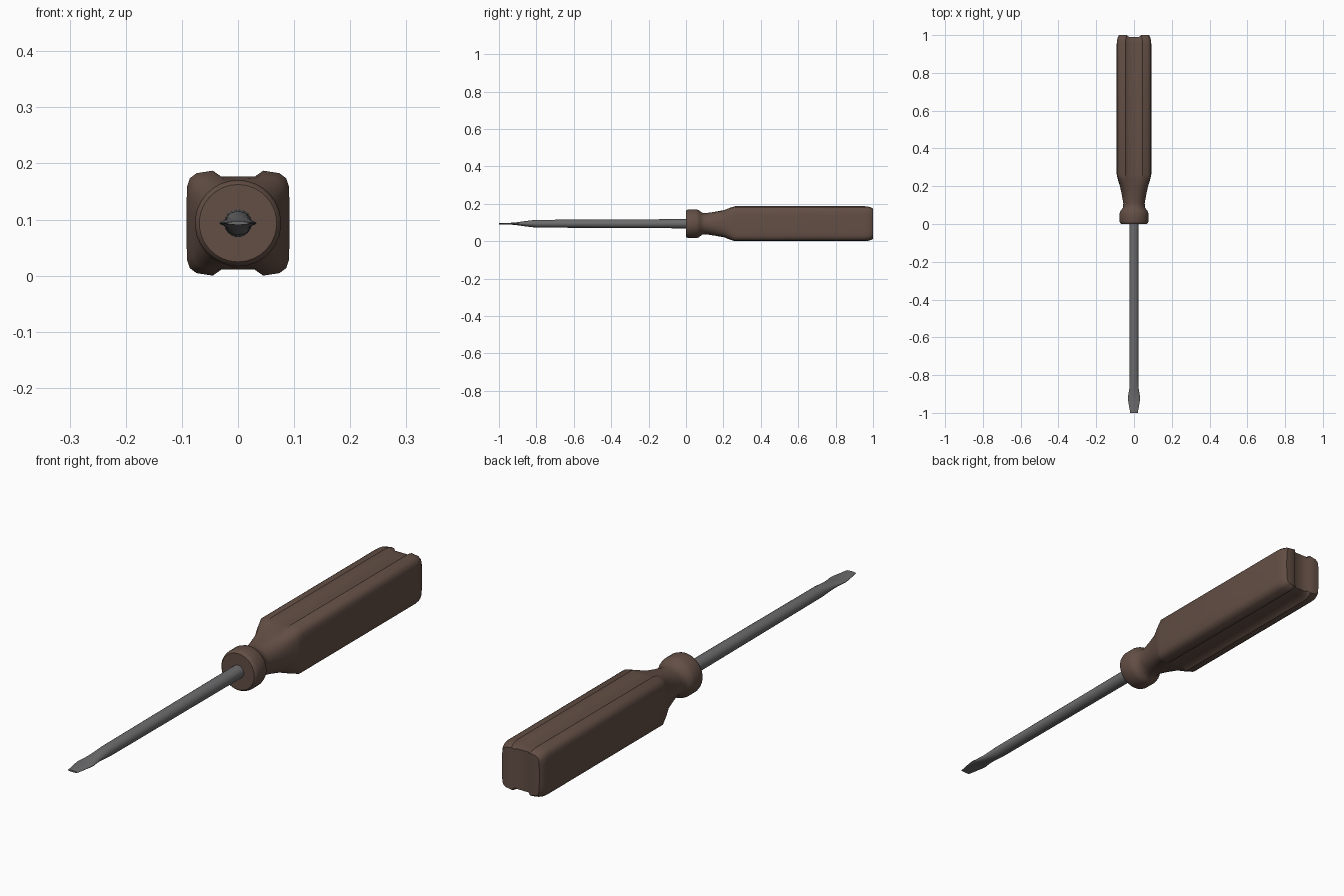
import bpy, bmesh, math

if "Cube" in bpy.data.objects:
    bpy.data.objects.remove(bpy.data.objects["Cube"])

ZC = 0.0935  # height of the tool's axis


def material(name, rgb):
    m = bpy.data.materials.new(name)
    m.diffuse_color = (*rgb, 1)
    m.use_nodes = True
    m.node_tree.nodes["Principled BSDF"].inputs["Base Color"].default_value = m.diffuse_color
    return m


def loft(name, rings, mat, angle):
    """Skin rings of points; each ring runs over the top half, then back under it."""
    bm = bmesh.new()
    loops = [[bm.verts.new((x, y, z + ZC)) for x, y, z in r] for r in rings]
    n = len(loops[0])
    for a, b in zip(loops, loops[1:]):
        for i in range(n):
            j = (i + 1) % n
            bm.faces.new((a[i], a[j], b[j], b[i]))
    # end caps as strips between the top and bottom halves
    for loop in (loops[0], loops[-1]):
        for i in range(n // 2 - 1):
            bm.faces.new((loop[i], loop[i + 1], loop[n - 2 - i], loop[n - 1 - i]))
    bmesh.ops.recalc_face_normals(bm, faces=bm.faces)
    me = bpy.data.meshes.new(name)
    bm.to_mesh(me)
    bm.free()
    ob = bpy.data.objects.new(name, me)
    bpy.context.collection.objects.link(ob)
    me.materials.append(mat)
    bpy.ops.object.select_all(action='DESELECT')
    ob.select_set(True)
    bpy.context.view_layer.objects.active = ob
    bpy.ops.object.shade_smooth_by_angle(angle=math.radians(angle))
    return ob


def close(top):
    """Mirror the top half of a section below the axis."""
    return top + [(x, -z) for x, z in reversed(top)]


def circle(half):
    return close([(math.cos(math.pi * (i + 0.5) / half), math.sin(math.pi * (i + 0.5) / half))
                  for i in range(half)])


# Handle: round collar and neck blending into a grooved square grip
quarter = [(.0915, .02), (.0914, .045), (.0905, .066), (.086, .080),
           (.074, .089), (.045, .0935), (.030, .083)]
square = close(quarter + [(0, .083)] + [(-x, z) for x, z in reversed(quarter)])
round_ = circle(15)

# y, radius of round section, blend to square, scale of square
stations = [(0, .069, 0, 1), (.005, .074, 0, 1), (.015, .077, 0, 1), (.055, .077, 0, 1),
            (.068, .073, 0, 1), (.078, .065, 0, 1), (.088, .058, 0, 1), (.11, .057, 0, 1),
            (.15, .061, .1, 1), (.20, .067, .3, 1), (.235, .072, .7, 1), (.262, .08, 1, 1),
            (.955, .08, 1, 1), (.975, .08, 1, .975), (.99, .08, 1, .93), (1, .08, 1, .86)]
rings = []
for y, r, b, s in stations:
    ring = []
    for (cx, cz), (sx, sz) in zip(round_, square):
        # the groove continues across the butt end
        dip = .01 if y == 1 and abs(sx) < .04 else 0
        ring.append((cx * r * (1 - b) + sx * s * b, y - dip, cz * r * (1 - b) + sz * s * b))
    rings.append(ring)
loft("handle", rings, material("brown", (.125, .078, .06)), 40)

# Shaft: round rod forged into a flat flared blade (y, half width, half height)
blade = [(.02, .025, .025), (-.80, .024, .021), (-.83, .024, .018), (-.87, .025, .013),
         (-.90, .030, .0085), (-.92, .033, .006), (-.94, .031, .005), (-1, .020, .003)]
loft("shaft", [[(x * w, y, z * h) for x, z in circle(10)] for y, w, h in blade],
     material("steel", (.15, .15, .155)), 40)
